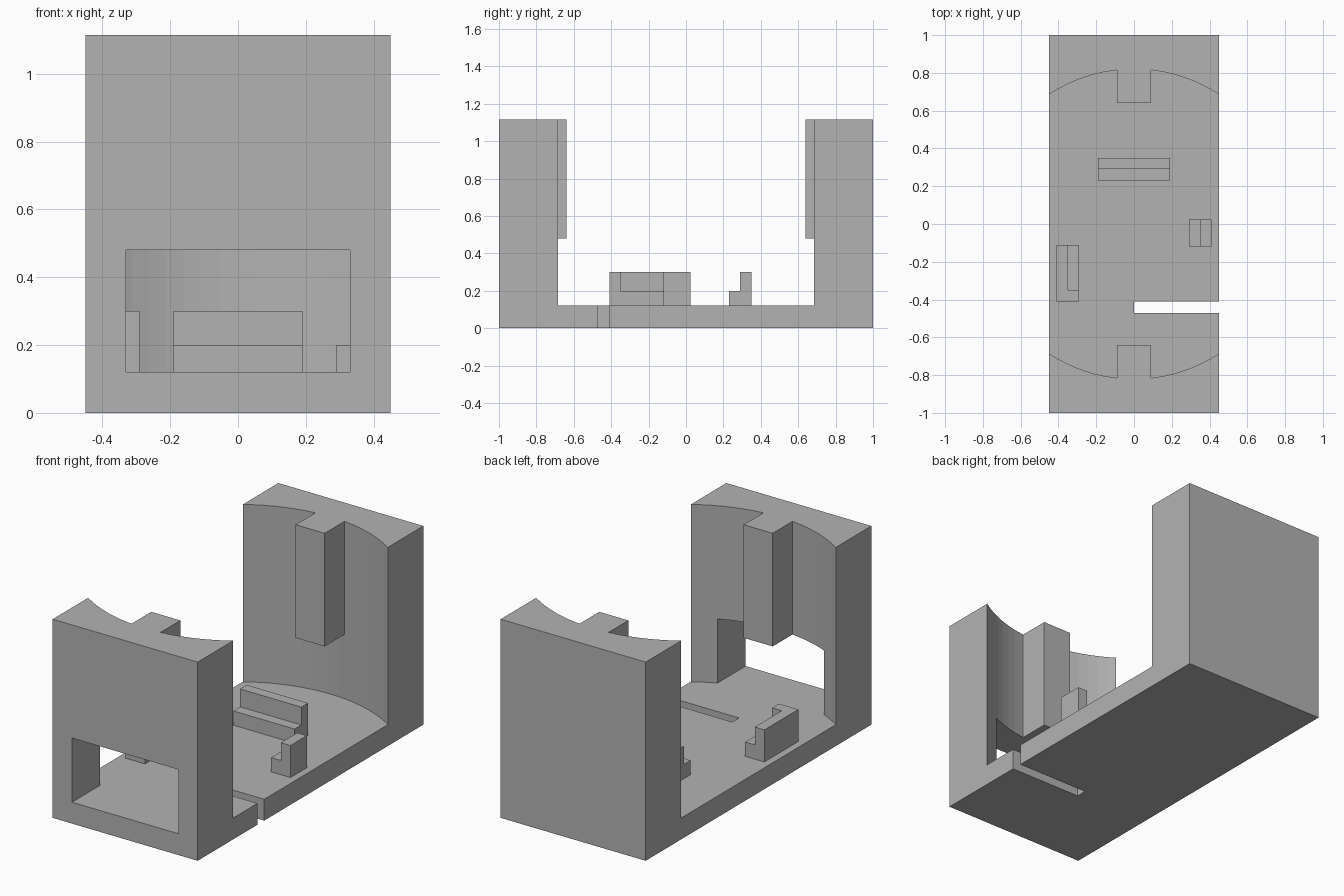
import bpy
import bmesh
from math import cos, sin, pi
from mathutils import Vector

if "Cube" in bpy.data.objects:
    bpy.data.objects.remove(bpy.data.objects["Cube"])

# One plain grey material for everything
grey = bpy.data.materials.new("plain grey")
grey.use_nodes = True
grey.diffuse_color = (0.45, 0.45, 0.45, 1)
grey.node_tree.nodes["Principled BSDF"].inputs["Base Color"].default_value = grey.diffuse_color

FLOOR, TOP, HALF_W = 0.12, 1.115, 0.45
SEAT, BACK, SUNK = 0.2, 0.3, 0.1


def prism(name, outline, lo, hi, axis="z"):
    """Extrude a closed outline along an axis from lo to hi."""
    place = {"x": lambda a, b, t: (t, a, b),
             "y": lambda a, b, t: (a, t, b),
             "z": lambda a, b, t: (a, b, t)}[axis]
    bm = bmesh.new()
    face = bm.faces.new([bm.verts.new(place(a, b, lo)) for a, b in outline])
    grown = bmesh.ops.extrude_face_region(bm, geom=[face])["geom"]
    bmesh.ops.translate(bm, verts=[v for v in grown if isinstance(v, bmesh.types.BMVert)],
                        vec=Vector(place(0, 0, hi - lo)))
    bmesh.ops.recalc_face_normals(bm, faces=bm.faces)
    mesh = bpy.data.meshes.new(name)
    bm.to_mesh(mesh)
    bm.free()
    mesh.materials.append(grey)
    obj = bpy.data.objects.new(name, mesh)
    bpy.context.collection.objects.link(obj)
    return obj


def box(name, x, y, z):
    return prism(name, [(x[0], y[0]), (x[1], y[0]), (x[1], y[1]), (x[0], y[1])], *z)


def cut(target, cutter):
    """Subtract the cutter from the target, then discard it."""
    cutter.hide_render = True
    mod = target.modifiers.new("cut", "BOOLEAN")
    mod.operation = "DIFFERENCE"
    mod.solver = "EXACT"
    mod.object = cutter
    bpy.context.view_layer.objects.active = target
    bpy.ops.object.modifier_apply(modifier=mod.name)
    bpy.data.objects.remove(cutter)


# Body: solid block hollowed by an upright cylinder, a front window and a floor slot
body = box("body", (-HALF_W, HALF_W), (-1, 1), (0, TOP))
N = 96
circle = [(0.82 * cos(2 * pi * i / N), 0.82 * sin(2 * pi * i / N)) for i in range(N)]
cut(body, prism("cavity_cutter", circle, FLOOR, 1.3))
cut(body, box("window_cutter", (-0.33, 0.33), (-1.1, -0.6), (FLOOR, 0.48)))
cut(body, box("slot_cutter", (0, 0.6), (-0.47, -0.41), (-0.1, 0.2)))

# Hanging blocks on both curved end walls
for name, side in (("front_wall_block", -1), ("back_wall_block", 1)):
    box(name, (-0.09, 0.09), sorted((side * 0.64, side * 0.825)), (0.48, TOP))


def bench_profile(inner, middle, outer):
    """L-shaped section: low seat inside, tall backrest outside."""
    return [(inner, SUNK), (outer, SUNK), (outer, BACK),
            (middle, BACK), (middle, SEAT), (inner, SEAT)]


# Straight benches
prism("long_bench", bench_profile(0.23, 0.29, 0.35), -0.19, 0.19, "x")
prism("short_bench", bench_profile(0.29, 0.35, 0.41), -0.12, 0.025, "y")

# Corner bench: L-shaped backrest around a low seat
prism("corner_bench_backrest",
      [(-0.41, -0.41), (-0.29, -0.41), (-0.29, -0.35),
       (-0.35, -0.35), (-0.35, -0.11), (-0.41, -0.11)], SUNK, BACK)
box("corner_bench_seat", (-0.35, -0.29), (-0.35, -0.11), (SUNK, SEAT))
